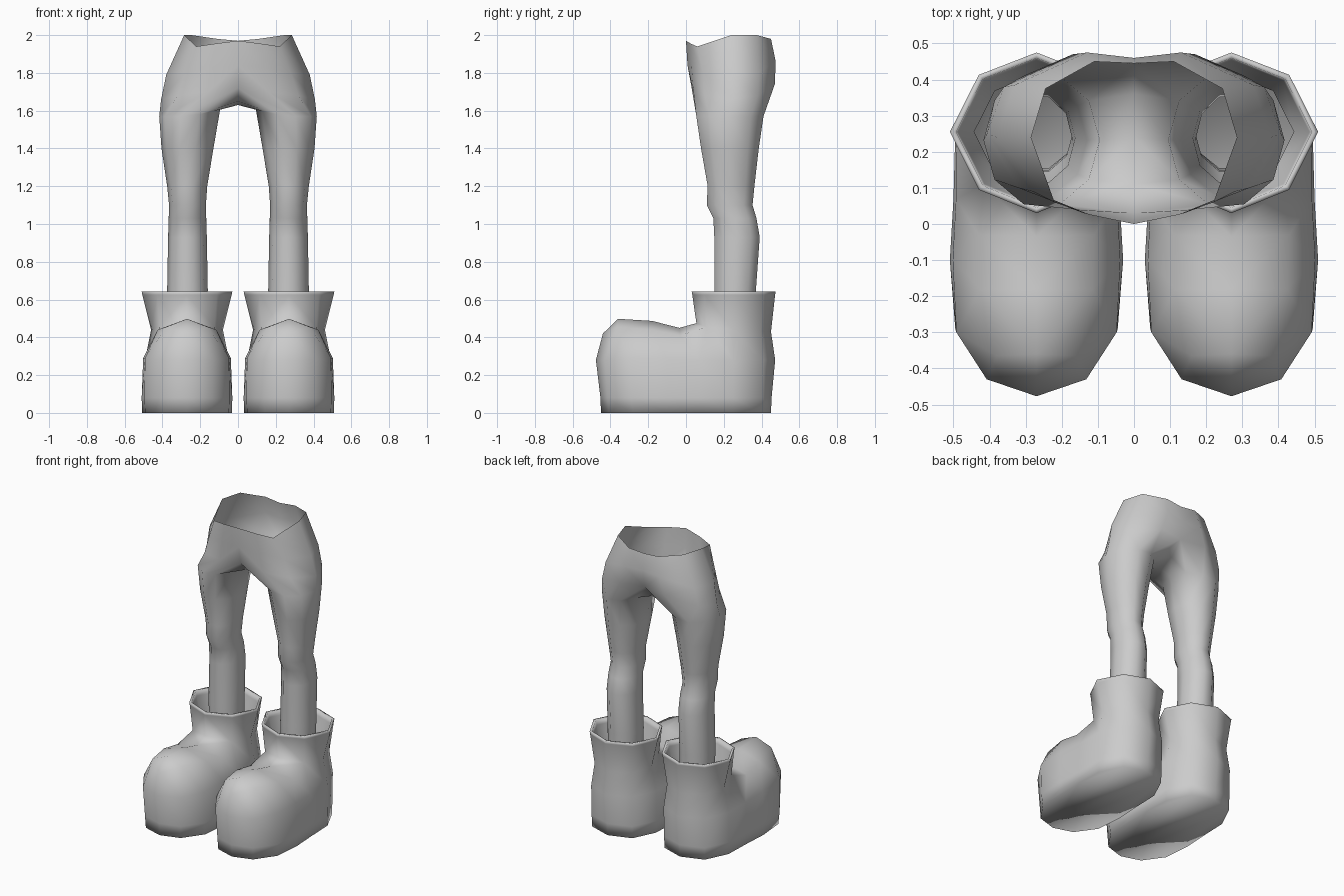
import bpy, bmesh, math

if "Cube" in bpy.data.objects:
    bpy.data.objects.remove(bpy.data.objects["Cube"])

grey = bpy.data.materials.new("plain grey")
grey.diffuse_color = (0.6, 0.6, 0.6, 1)
grey.use_nodes = True
grey.node_tree.nodes["Principled BSDF"].inputs["Base Color"].default_value = grey.diffuse_color


def make_object(name, bm, x=0.0):
    """Turn a half mesh into a mirrored, smooth object."""
    bmesh.ops.recalc_face_normals(bm, faces=bm.faces)
    for f in bm.faces:
        f.smooth = True
    me = bpy.data.meshes.new(name)
    bm.to_mesh(me)
    bm.free()
    me.materials.append(grey)
    ob = bpy.data.objects.new(name, me)
    ob.location.x = x
    bpy.context.collection.objects.link(ob)
    mod = ob.modifiers.new("mirror", 'MIRROR')
    mod.use_clip = True
    mod.merge_threshold = 0.0005
    return ob


def row(bm, pts):
    return [bm.verts.new(p) for p in pts]


def bridge(bm, a, b, closed=False):
    n = len(a)
    for i in range(n if closed else n - 1):
        j = (i + 1) % n
        bm.faces.new((a[i], a[j], b[j], b[i]))


# Trousers: half waist arcs flow into a ten-sided leg
bm = bmesh.new()
waist = row(bm, [(0, 0, 1.97), (.12, .025, 1.955), (.22, .06, 1.94), (.285, .24, 2.0),
                 (.245, .375, 2.0), (.11, .45, 1.98), (0, .445, 1.97)])
hips = row(bm, [(0, .008, 1.84), (.14, .03, 1.83), (.28, .09, 1.80), (.38, .24, 1.79),
                (.33, .385, 1.80), (.13, .475, 1.86), (0, .46, 1.86)])
seat = row(bm, [(0, .03, 1.72), (.16, .04, 1.70), (.32, .10, 1.68), (.407, .25, 1.66),
                (.36, .38, 1.68), (.17, .47, 1.74), (0, .44, 1.74)])
crotch = row(bm, [(0, .36, 1.65), (0, .24, 1.63), (0, .11, 1.65)])
bridge(bm, waist, hips)
bridge(bm, hips, seat)
prev = seat + crotch
# height, inner x, outer x, front y, back y
for z, xi, xo, yf, yb in [(1.57, .095, .417, .055, .41), (1.40, .13, .405, .08, .385),
                          (1.20, .163, .375, .115, .362), (1.10, .17, .365, .11, .352),
                          (1.03, .168, .367, .145, .373), (.93, .165, .37, .15, .39),
                          (.65, .16, .375, .15, .37), (.48, .165, .37, .155, .37)]:
    cx, cy, rx, ry = (xi + xo) / 2, (yf + yb) / 2, (xo - xi) / 2, (yb - yf) / 1.9
    ring = []
    for k in range(10):
        a = math.radians((k - 3) * 36)
        lift = .035 * max(0, -math.cos(a)) if z == 1.57 else 0
        ring.append((cx + rx * math.cos(a), cy + ry * math.sin(a), z + lift))
    ring = row(bm, ring)
    bridge(bm, prev, ring, True)
    prev = ring
make_object("trousers", bm)


def boot(name, x):
    """Chunky boot: half outline from heel to toe, domed toe, flared cuff."""
    bm = bmesh.new()
    sole = row(bm, [(0, .45, 0), (.15, .40, 0), (.222, .25, 0), (.228, .07, 0),
                    (.238, -.10, 0), (.222, -.28, 0), (.13, -.41, 0), (0, -.45, 0)])
    welt = row(bm, [(0, .453, .08), (.15, .405, .08), (.225, .25, .08), (.23, .07, .08),
                    (.24, -.10, .08), (.225, -.29, .08), (.133, -.415, .08), (0, -.453, .08)])
    side = row(bm, [(0, .472, .28), (.15, .41, .28), (.222, .25, .28), (.223, .07, .28),
                    (.232, -.10, .29), (.222, -.30, .29), (.138, -.43, .28), (0, -.477, .28)])
    upper = row(bm, [(0, .45, .43), (.135, .395, .43), (.19, .25, .44), (.145, .11, .455),
                     (.16, -.03, .41), (.155, -.18, .44), (.11, -.365, .455), (0, -.44, .42)])
    ridge = row(bm, [(0, .055, .475), (0, -.035, .45), (0, -.18, .487), (0, -.36, .498)])
    bm.faces.new(sole)
    bridge(bm, sole, welt)
    bridge(bm, welt, side)
    bridge(bm, side, upper)
    # toe cap
    bridge(bm, upper[3:7], ridge)
    bm.faces.new((upper[6], upper[7], ridge[3]))
    # cuff with rolled rim and inner lining
    neck = upper[:4] + [ridge[0]]
    shape = [(0, .475), (.16, .413), (.24, .255), (.16, .095), (0, .03)]

    def cuff_ring(s, z):
        return row(bm, [(px * s, .255 + (py - .255) * s, z) for px, py in shape])
    prev = neck
    for s, z in [(.985, .625), (1.0, .643), (.93, .643), (.90, .61), (.72, .45)]:
        ring = cuff_ring(s, z)
        bridge(bm, prev, ring)
        prev = ring
    return make_object(name, bm, x)


boot("right_boot", .27)
boot("left_boot", -.27)
